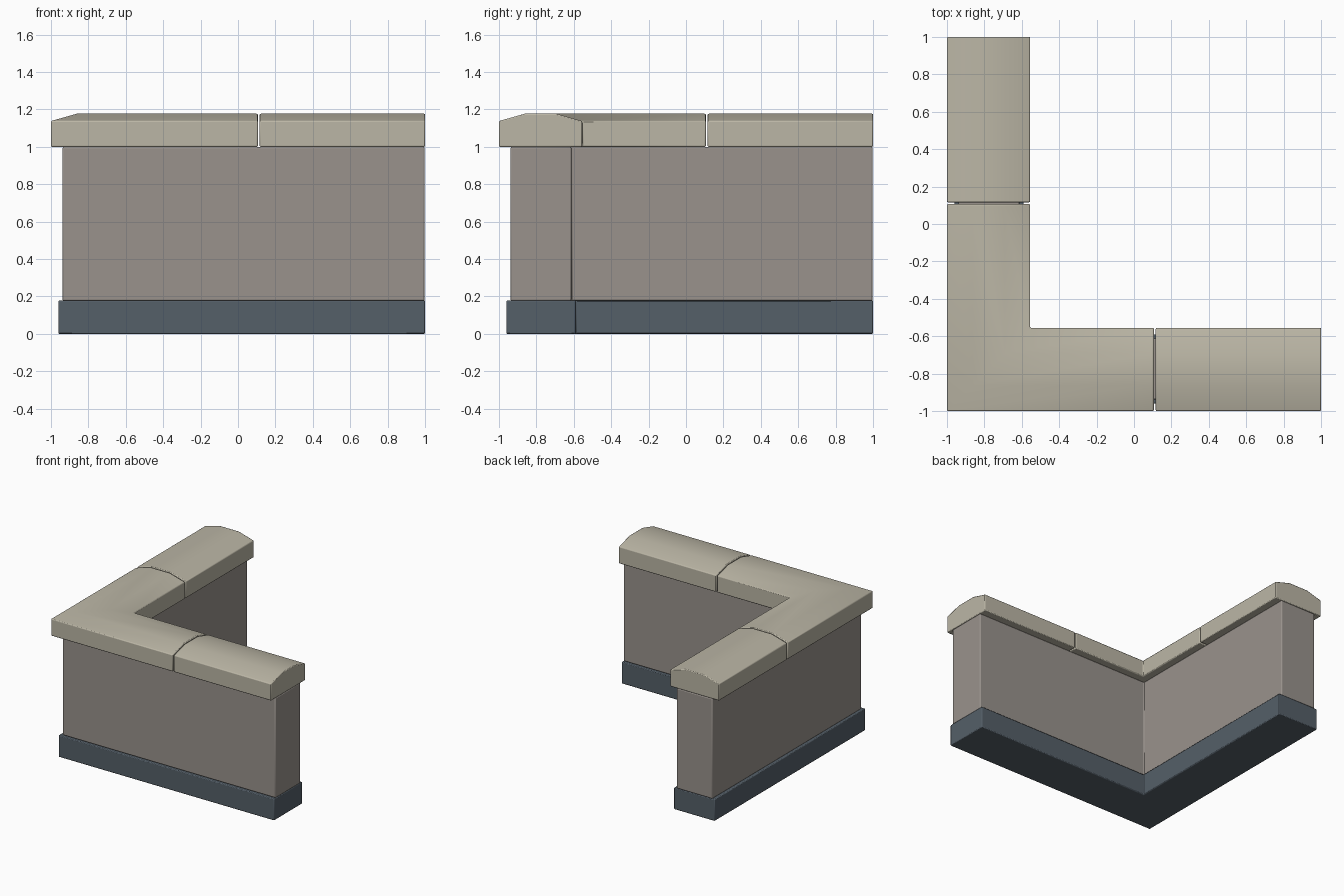
import bpy, bmesh, math

if "Cube" in bpy.data.objects:
    bpy.data.objects.remove(bpy.data.objects["Cube"])


def material(name, rgb):
    m = bpy.data.materials.new(name)
    m.diffuse_color = (*rgb, 1)
    m.use_nodes = True
    m.node_tree.nodes["Principled BSDF"].inputs["Base Color"].default_value = m.diffuse_color
    return m


def loft(name, sections, mat, bevel):
    """Join matching cross-sections into a capped, bevelled solid."""
    bm = bmesh.new()
    rings = [[bm.verts.new(p) for p in s] for s in sections]
    n = len(rings[0])
    for a, b in zip(rings, rings[1:]):
        for i in range(n):
            j = (i + 1) % n
            bm.faces.new((a[i], a[j], b[j], b[i]))
    bm.faces.new(rings[0])
    bm.faces.new(rings[-1])
    bmesh.ops.recalc_face_normals(bm, faces=bm.faces)
    me = bpy.data.meshes.new(name)
    bm.to_mesh(me)
    bm.free()
    me.materials.append(mat)
    ob = bpy.data.objects.new(name, me)
    bpy.context.collection.objects.link(ob)
    bpy.ops.object.select_all(action='DESELECT')
    bpy.context.view_layer.objects.active = ob
    ob.select_set(True)
    bpy.ops.object.shade_smooth_by_angle(angle=math.radians(30))
    mod = ob.modifiers.new("bevel", 'BEVEL')
    mod.width = bevel
    mod.segments = 2
    mod.limit_method = 'ANGLE'
    mod.angle_limit = math.radians(35)
    return ob


def along_x(profile, x):
    return [(x, o, z) for o, z in profile]


def along_y(profile, y):
    return [(o, y, z) for o, z in profile]


def mitre(profile):
    return [(o, o, z) for o, z in profile]


def corner(name, profile, end, mat, bevel):
    return loft(name, [along_x(profile, end), mitre(profile),
                       along_y(profile, end)], mat, bevel)


def rect(a, b, z0, z1):
    return [(a, z0), (b, z0), (b, z1), (a, z1)]


stone = material("coping_stone", (0.50, 0.47, 0.38))
render = material("wall_render", (0.32, 0.29, 0.265))
slate = material("plinth_slate", (0.09, 0.115, 0.14))

# L-shaped plinth and wall
corner("plinth", rect(-0.96, -0.59, 0, 0.178), 1.0, slate, 0.006)
corner("wall", rect(-0.938, -0.613, 0.176, 1.0), 0.998, render, 0.008)

# Arched coping: mitred corner stone and two straight stones
cap = [(-1, 1.0), (-0.555, 1.0), (-0.555, 1.138), (-0.692, 1.177),
       (-0.863, 1.177), (-1, 1.138)]
corner("coping_corner", cap, 0.106, stone, 0.006)
loft("coping_front", [along_x(cap, 0.116), along_x(cap, 1)], stone, 0.006)
loft("coping_side", [along_y(cap, 0.116), along_y(cap, 1)], stone, 0.006)
